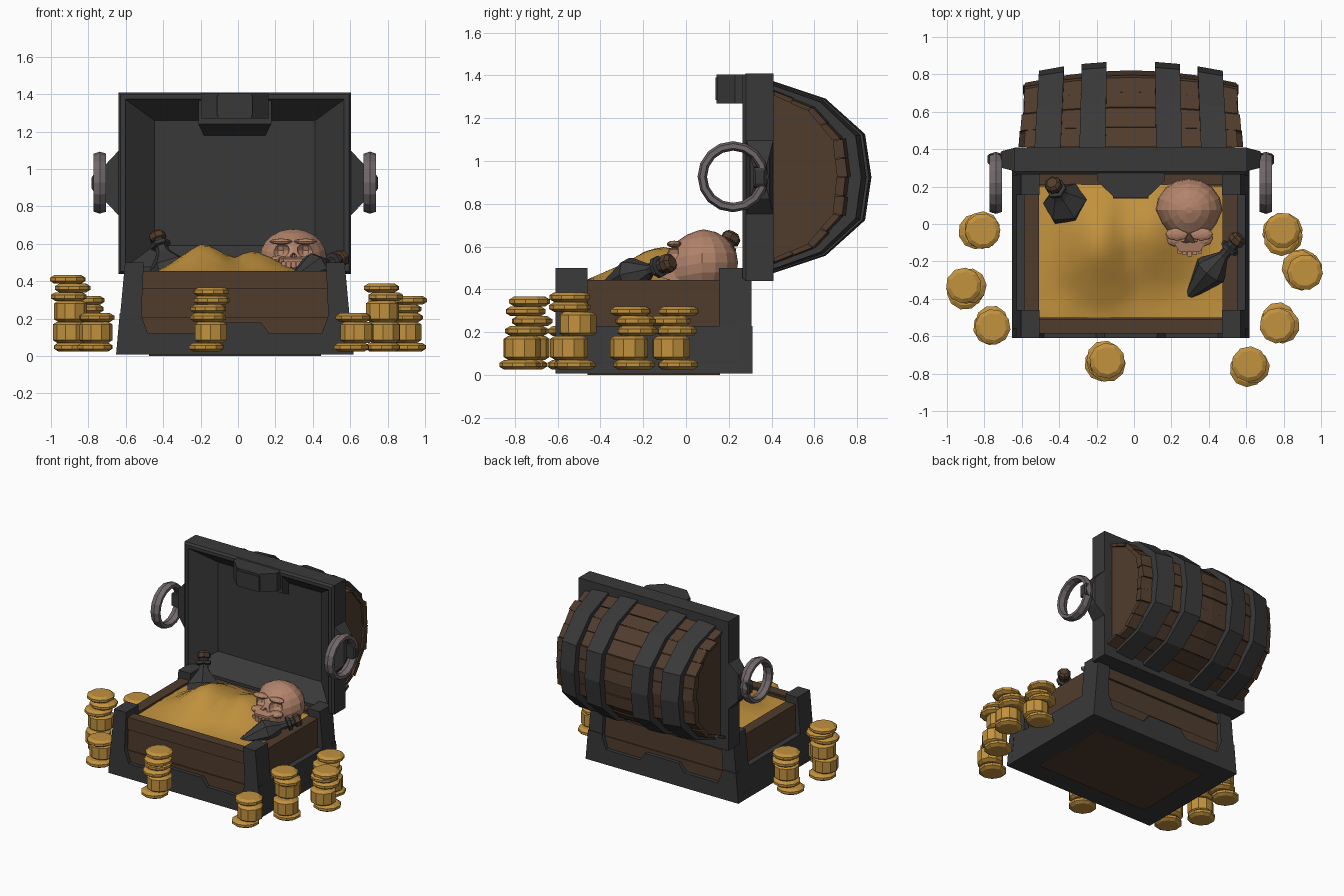
import bpy, bmesh, math, random
from mathutils import Vector

if "Cube" in bpy.data.objects:
    bpy.data.objects.remove(bpy.data.objects["Cube"])

random.seed(4)
CX = -0.017          # chest centre line


def material(name, r, g, b):
    m = bpy.data.materials.new(name)
    m.diffuse_color = tuple(((c / 255 + 0.055) / 1.055) ** 2.4 for c in (r, g, b)) + (1,)
    m.use_nodes = True
    m.node_tree.nodes["Principled BSDF"].inputs["Base Color"].default_value = m.diffuse_color
    return m


IRON = material("dark iron", 57, 57, 57)
WOOD = material("brown wood", 80, 60, 45)
GOLD = material("gold", 194, 146, 62)
BONE = material("bone", 178, 132, 107)
STEEL = material("handle steel", 112, 103, 106)


def loft(name, rings, mat, cap=True, close=False):
    """Skin equal-sized rings of points."""
    bm = bmesh.new()
    vs = [[bm.verts.new(p) for p in r] for r in rings]
    n = len(rings[0])
    pairs = list(zip(vs, vs[1:])) + ([(vs[-1], vs[0])] if close else [])
    for a, b in pairs:
        for i in range(n):
            j = (i + 1) % n
            bm.faces.new((a[i], a[j], b[j], b[i]))
    if cap and not close:
        bm.faces.new(vs[0])
        bm.faces.new(vs[-1])
    bmesh.ops.recalc_face_normals(bm, faces=bm.faces)
    me = bpy.data.meshes.new(name)
    bm.to_mesh(me)
    bm.free()
    me.materials.append(mat)
    ob = bpy.data.objects.new(name, me)
    bpy.context.collection.objects.link(ob)
    return ob


def prism_y(name, xz, y0, y1, mat):
    return loft(name, [[(x, y, z) for x, z in xz] for y in (y0, y1)], mat)


def box(name, x0, x1, y0, y1, z0, z1, mat):
    return prism_y(name, [(x0, z0), (x1, z0), (x1, z1), (x0, z1)], y0, y1, mat)


def lathe(name, profile, n, mat, base=(0, 0, 0), axis=(0, 0, 1), spin=0.0):
    """Revolve (radius, height) pairs around an axis."""
    q = Vector((0, 0, 1)).rotation_difference(Vector(axis))
    rings = [[Vector(base) + q @ Vector((r * math.cos(spin + k * math.tau / n),
                                         r * math.sin(spin + k * math.tau / n), h))
              for k in range(n)] for r, h in profile]
    return loft(name, rings, mat)


# ---- chest base -------------------------------------------------------------
box("base_plate", CX - .63, CX + .63, -.60, .30, .008, .06, IRON)
box("bottom_panel", CX - .46, CX + .46, -.46, .16, 0, .008, WOOD)
trim = [(-.635, .008), (-.615, .23), (-.505, .23), (-.465, .12), (-.185, .12), (-.14, .18)]
trim = [(CX + x, z) for x, z in trim] + [(CX - x, z) for x, z in reversed(trim)]
for side, y0, y1 in (("front", -.61, -.56), ("back", .26, .31)):
    prism_y(side + "_trim", trim, y0, y1, IRON)
for s, side in ((-1, "left"), (1, "right")):
    prism_y(side + "_trim", [(CX + s * x, z) for x, z in
            ((.635, .008), (.612, .23), (.55, .23), (.55, .008))], -.60, .30, IRON)
    for end, y0, y1 in (("front", -.61, -.46), ("back", .155, .305)):
        prism_y(f"{end}_{side}_post", [(CX + s * x, z) for x, z in
                ((.635, .008), (.612, .23), (.587, .5), (.487, .5), (.505, .1))], y0, y1, IRON)
    xs = sorted((CX + s * .49, CX + s * .57))
    box(side + "_wall", *xs, -.55, .25, .03, .445, WOOD)
for end, inner, outer in (("front", -.50, -.57), ("back", .20, .27)):
    d = -1 if end == "front" else 1
    box(end + "_wall", CX - .53, CX + .53, *sorted((inner, outer)), .03, .445, WOOD)
    for z0, z1, o in ((.03, .205, .012), (.205, .36, .003), (.362, .455, .016)):
        box(end + "_plank", CX - .53, CX + .53, *sorted((inner + d * .01, outer + d * o)),
            z0, z1, WOOD)

# ---- treasure mound ---------------------------------------------------------
def heap(x, y, cx, cy, sx, front, back):
    sy = front if y < cy else back
    d = math.hypot((x - cx) / sx, (y - cy) / sy)
    return max(0, 1 - d) ** 1.0 * .35 + .65 * math.exp(-2.2 * d * d)


rows = []
for j in range(17):
    y = -.51 + .72 * j / 16
    row = []
    for i in range(23):
        x = -.515 + .995 * i / 22
        z = .425 + max(.175 * heap(x, y, -.18, -.11, .29, .38, .45),
                       .135 * heap(x, y, .08, -.05, .32, .36, .40))
        row.append((x, y, z + random.uniform(-.003, .003)))
    rows.append([(row[0][0], y, .36)] + row + [(row[-1][0], y, .36)])
mound = loft("gold_mound", rows, GOLD)
for p in mound.data.polygons:
    p.use_smooth = p.normal.z > .3

# ---- lid frame and lining ---------------------------------------------------
ZC = .925


def rect(hx, hz, y, zc=ZC):
    return [(CX + a * hx, y, zc + b * hz) for a, b in ((-1, -1), (1, -1), (1, 1), (-1, 1))]


loft("lid_frame", [rect(.622, .485, .28), rect(.622, .485, .41), rect(.45, .35, .41),
                   rect(.43, .335, .40), rect(.582, .445, .272), rect(.585, .448, .265),
                   rect(.61, .473, .265)], IRON, close=True)
loft("lid_lining", [rect(.44, .34, .40), rect(.44, .34, .408)], IRON)

# ---- barrel lid: planks, end panels, bands ---------------------------------
ARC = [(.41, 1.37), (.654, 1.29), (.84, 1.125), (.87, .925), (.84, .725), (.654, .56), (.41, .48)]


def arc_point(i, x, grow=0.0):
    y, z = ARC[i]
    t = (x / .58) ** 2
    narrow = 1 - .10 * (y - .41)       # the barrel leans inwards towards the back
    return Vector((CX + x * narrow, .41 + (y - .41) * (.89 - .14 * t + grow),
                   ZC + (z - ZC) * (.96 - .06 * t + grow * .45)))


for i in range(6):
    for half in range(2):              # two planks per facet
        t0, t1 = half / 2 + .01, half / 2 + .49
        e = .585 + random.uniform(-.02, .02)
        lift = random.uniform(-.022, .008)
        rings = []
        for x in (-e, -.4, -.2, 0, .2, .4, e):
            a, b = arc_point(i, x, lift), arc_point(i + 1, x, lift)
            c, d = arc_point(i, x, -.10), arc_point(i + 1, x, -.10)
            rings.append([a.lerp(b, t0), a.lerp(b, t1), c.lerp(d, t1), c.lerp(d, t0)])
        loft("lid_plank", rings, WOOD)
for s, side in ((-1, "left"), (1, "right")):
    loft(side + "_lid_panel", [[Vector((CX + s * x, *arc_point(i, .55, -.04).yz)) for i in range(7)]
                               for x in (.535, .555)], WOOD)
skin = loft("lid_inner_skin", [[arc_point(i, x, -.05) for i in range(7)] for x in
                               (-.54, -.3, 0, .3, .54)], WOOD, cap=False)
for c, w in ((-.445, .07), (-.205, .07), (.205, .07), (.445, .07)):
    loft("lid_band", [[arc_point(i, c - w, .11), arc_point(i, c + w, .11),
                       arc_point(i, c + w, -.03), arc_point(i, c - w, -.03)]
                      for i in range(7)], IRON)

# ---- latch ------------------------------------------------------------------
latch = [(-.18, .30), (-.18, .23), (-.09, .143), (.09, .143), (.18, .23), (.18, .30)]
loft("latch", [[(CX + x, y, z) for x, y in latch] for z in (1.27, 1.405)], IRON)
loft("latch_hook", [rect(.195, .08, .275, 1.32), rect(.165, .08, .39, 1.26)], IRON)
box("latch_plate", CX - .095, CX + .095, .137, .16, 1.285, 1.39, IRON)

# ---- ring handles -----------------------------------------------------------
for s, side in ((-1, "left"), (1, "right")):
    loft(side + "_handle_mount", [[(CX + s * x, .345 + a * hy, .925 + b * hz) for a, b in
         ((-1, -1), (1, -1), (1, 1), (-1, 1))] for x, hy, hz in
         ((.61, .065, .185), (.69, .045, .10), (.70, .03, .05), (.755, .03, .045),
          (.765, .02, .03))], IRON)
    rings = []
    for k in range(16):
        a = k * math.tau / 16
        ring = []
        for j in range(6):
            b = (j + .5) * math.tau / 6
            r = .144 + .022 * math.sin(b)
            ring.append((CX + s * .722 + .039 * math.cos(b), .22 + r * math.cos(a),
                         .927 + r * math.sin(a)))
        rings.append(ring)
    loft(side + "_ring_handle", rings, STEEL, close=True)

# ---- bottles ----------------------------------------------------------------
BODY = [(.07, 0), (.122, .03), (.122, .08), (.05, .165), (.036, .19), (.036, .215), (.055, .22),
        (.055, .24), (.036, .245), (.036, .265)]
SLIM = [(.005, -.12), (.092, .11), (.08, .14), (.03, .22), (.03, .26), (.052, .265),
        (.052, .285), (.034, .29), (.034, .32)]
for name, n, prof, base, tip in (("upright", 6, BODY, (-.345, .085, .40), (-.435, .215, .65)),
                                 ("lying", 8, SLIM, (.34, -.33, .43), (.58, -.05, .535))):
    axis = (Vector(tip) - Vector(base)).normalized()
    lathe(name + "_bottle", prof, n, IRON, base, axis)
    h = prof[-1][1]
    lathe(name + "_bottle_cork", [(.028, h - .01), (.046, h), (.046, h + .03), (.03, h + .045)],
          7, WOOD, base, axis)

# ---- skull ------------------------------------------------------------------
def blob(name, c, r, n=10, m=6):
    arc = [math.pi * (.03 + .94 * k / m) for k in range(m + 1)]
    ob = lathe(name, [(math.sin(a), -math.cos(a)) for a in arc], n, BONE)
    for v in ob.data.vertices:
        v.co = Vector(c) + Vector([p * q for p, q in zip(v.co, r)])
    return ob


SKULL = Vector((.295, .075, .525))
skull = blob("skull", (0, 0, 0), (1, 1, 1), 16, 10)
for v in skull.data.vertices:
    x, y, z = v.co
    if y < 0:                           # face narrows and slopes down to the front
        x *= 1 + .28 * y
        z += .22 * y
        y *= 1.12
    v.co = SKULL + Vector((x * .178, y * .168, z * .155))
for name, c, r in (("left_socket", (.228, -.075, .565), (.048, .06, .042)),
                   ("right_socket", (.362, -.075, .565), (.048, .06, .042)),
                   ("nose_hole", (.297, -.12, .525), (.02, .05, .03))):
    cutter = blob(name + "_cutter", c, r)
    cutter.hide_render = True
    cutter.hide_set(True)
    mod = skull.modifiers.new(name, 'BOOLEAN')
    mod.operation = 'DIFFERENCE'
    mod.object = cutter
    mod.solver = 'EXACT'
# brow, cheekbones and upper jaw with teeth
for s in (-1, 1):
    blob("brow", (.295 + s * .066, -.055, .612), (.062, .035, .016), 8)
    blob("cheekbone", (.295 + s * .078, -.075, .515), (.05, .045, .022), 8)
loft("upper_jaw", [[(.298 + a * hx, y, z) for a, z in ((-1, z0), (1, z0), (1, z1), (-1, z1))]
                   for y, hx, z0, z1 in ((.0, .11, .43, .53), (-.10, .085, .45, .53),
                                         (-.15, .055, .475, .52))], BONE)
for k in range(5):
    x = .298 + (k - 2) * .027
    box("tooth", x - .011, x + .011, -.175 + .008 * abs(k - 2), -.10, .472, .505, BONE)

# ---- coin stacks: t = thin coin, T = thick coin -----------------------------
STACKS = [(-.825, -.045, "ttTtt"), (-.895, -.35, "tTTttt"), (-.765, -.53, "tTt"),
          (-.155, -.74, "tTtttt"), (.62, -.755, "tTt"), (.78, -.525, "tTTtt"),
          (.895, -.25, "tTttt"), (.80, -.055, "tTttt")]
for sx, sy, code in STACKS:
    z = .025
    for c in code:
        h, r = (.112, .089) if c == "T" else (.046, .096)
        b = .014
        prof = [(r * .76, 0), (r, b), (r, h - b), (r * .76, h)]
        lathe("coin", prof, 10, GOLD, (sx + random.uniform(-.02, .02),
              sy + random.uniform(-.022, .022), z), spin=random.uniform(0, 1))
        z += h
